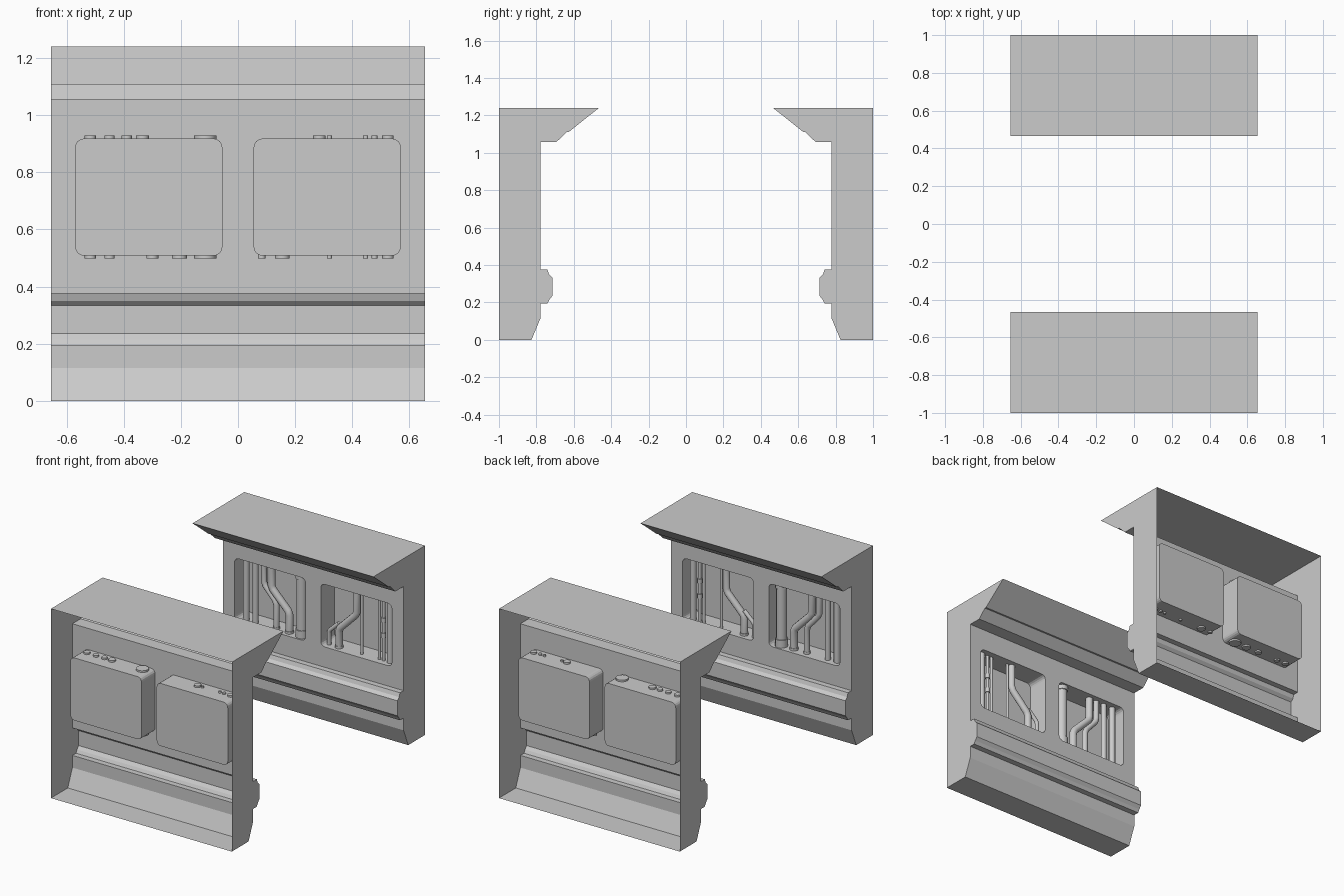
import bpy, bmesh, math
from mathutils import Vector

if "Cube" in bpy.data.objects:
    bpy.data.objects.remove(bpy.data.objects["Cube"])

HALF = 0.655      # half length of a wall
WALL = -0.778     # inner wall plane of the -y side
NICHE = -0.92     # back of the niches
PIPE_Y = -0.825


def finish(name, bm, smooth=False):
    """Turn a bmesh into an object, mirrored to the opposite wall."""
    bmesh.ops.recalc_face_normals(bm, faces=bm.faces)
    mesh = bpy.data.meshes.new(name)
    bm.to_mesh(mesh)
    bm.free()
    ob = bpy.data.objects.new(name, mesh)
    bpy.context.collection.objects.link(ob)
    m = ob.modifiers.new("opposite_wall", 'MIRROR')
    m.use_axis = (False, True, False)
    m.use_mirror_merge = False
    if smooth:
        bpy.ops.object.select_all(action='DESELECT')
        bpy.context.view_layer.objects.active = ob
        ob.select_set(True)
        bpy.ops.object.shade_smooth_by_angle(angle=math.radians(40))
    return ob


# Wall profile (y, z), from the open outer floor edge to the outer top edge
lower = [(-1, 0), (-0.826, 0), (-0.778, 0.115), (WALL, 0.195), (-0.741, 0.195),
         (-0.730, 0.215), (-0.714, 0.235), (-0.714, 0.333), (-0.732, 0.35),
         (-0.741, 0.375), (WALL, 0.375)]
upper = [(WALL, 1.057), (-0.693, 1.057), (-0.639, 1.11), (-0.628, 1.11),
         (-0.465, 1.24), (-1, 1.24)]

bm = bmesh.new()
ends = [[bm.verts.new((x, y, z)) for y, z in lower + upper] for x in (-HALF, HALF)]
for i in range(len(ends[0]) - 1):
    if i != len(lower) - 1:                       # the niche panel is filled below
        bm.faces.new((ends[0][i], ends[0][i + 1], ends[1][i + 1], ends[1][i]))
for e in ends:
    bm.faces.new(e)


# Niches: rounded openings with side walls and a back
def rounded_rect(x0, x1, z0, z1, r, seg=4):
    pts = []
    for cx, cz, a in ((x1 - r, z1 - r, 0), (x0 + r, z1 - r, 90),
                      (x0 + r, z0 + r, 180), (x1 - r, z0 + r, 270)):
        for k in range(seg + 1):
            t = math.radians(a + 90 * k / seg)
            pts.append((cx + r * math.cos(t), cz + r * math.sin(t)))
    return pts


n = len(lower)
corner = [ends[0][n - 1], ends[0][n], ends[1][n], ends[1][n - 1]]


def edge(a, b):
    return bm.edges.get((a, b)) or bm.edges.new((a, b))


borders = [edge(corner[i], corner[(i + 1) % 4]) for i in range(4)]
rims = []
for x0, x1 in ((-0.57, -0.055), (0.055, 0.57)):
    rim = [bm.verts.new((x, WALL, z)) for x, z in rounded_rect(x0, x1, 0.508, 0.918, 0.03)]
    borders += [edge(rim[i], rim[i - 1]) for i in range(len(rim))]
    rims.append(rim)
bmesh.ops.triangle_fill(bm, edges=borders, use_beauty=True, normal=Vector((0, 1, 0)))
for rim in rims:
    back = [bm.verts.new((v.co.x, NICHE, v.co.z)) for v in rim]
    for i in range(len(rim)):
        bm.faces.new((rim[i - 1], rim[i], back[i], back[i - 1]))
    bm.faces.new(back)
finish("wall_shell", bm)


# Pipes: swept along flat (x, z) paths with mitred bends
def tube(bm, path, r, sides=12):
    p = [Vector(q) for q in path]
    rings = []
    for i, q in enumerate(p):
        d0 = (q - p[i - 1]).normalized() if i else (p[1] - q).normalized()
        d1 = (p[i + 1] - q).normalized() if i < len(p) - 1 else d0
        t = (d0 + d1).normalized()
        side = Vector((-t.y, t.x)) / max(t.dot(d0), 0.5)
        ring = []
        for k in range(sides):
            a = 2 * math.pi * k / sides
            s = q + side * (r * math.cos(a))
            ring.append(bm.verts.new((s.x, PIPE_Y + r * math.sin(a), s.y)))
        rings.append(ring)
    for a, b in zip(rings, rings[1:]):
        for k in range(sides):
            bm.faces.new((a[k - 1], a[k], b[k], b[k - 1]))
    bm.faces.new(rings[0])
    bm.faces.new(rings[-1])


def bent(x_top, x_bot, z_hi, z_lo):
    """Vertical, diagonal, vertical path with softened corners."""
    a, b = Vector((x_top, z_hi)), Vector((x_bot, z_lo))
    d = (b - a).normalized() * 0.015
    return [(x_top, TOP), (x_top, z_hi + 0.015), tuple(a + d),
            tuple(b - d), (x_bot, z_lo - 0.015), (x_bot, BOT)]


TOP, BOT = 0.929, 0.498
bm = bmesh.new()
for x, r in ((-0.517, 0.02), (-0.45, 0.018), (-0.115, 0.033),
             (0.32, 0.009), (0.447, 0.009), (0.478, 0.010), (0.525, 0.02)):
    tube(bm, [(x, BOT), (x, TOP)], r)
for xt, xb, zh, zl, r in ((-0.39, -0.30, 0.78, 0.68, 0.018),
                          (-0.335, -0.205, 0.77, 0.64, 0.023),
                          (0.285, 0.155, 0.76, 0.63, 0.022)):
    tube(bm, bent(xt, xb, zh, zl), r)
# short branch joining the bent pipe
tube(bm, [(0.083, BOT), (0.083, 0.59), (0.09, 0.605), (0.155, 0.665)], 0.013)
finish("pipes", bm, smooth=True)

# Collars on the pipes and where they pass through the niche
bm = bmesh.new()
for x, z, h, r in ((-0.115, BOT, 0.06, 0.039), (-0.115, 0.89, TOP - 0.89, 0.039),
                   (0.478, 0.66, 0.03, 0.015), (0.478, 0.76, 0.03, 0.015),
                   (-0.30, BOT, 0.025, 0.021), (-0.205, BOT, 0.025, 0.027),
                   (0.155, BOT, 0.025, 0.026)):
    tube(bm, [(x, z), (x, z + h)], r)
finish("pipe_collars", bm, smooth=True)
